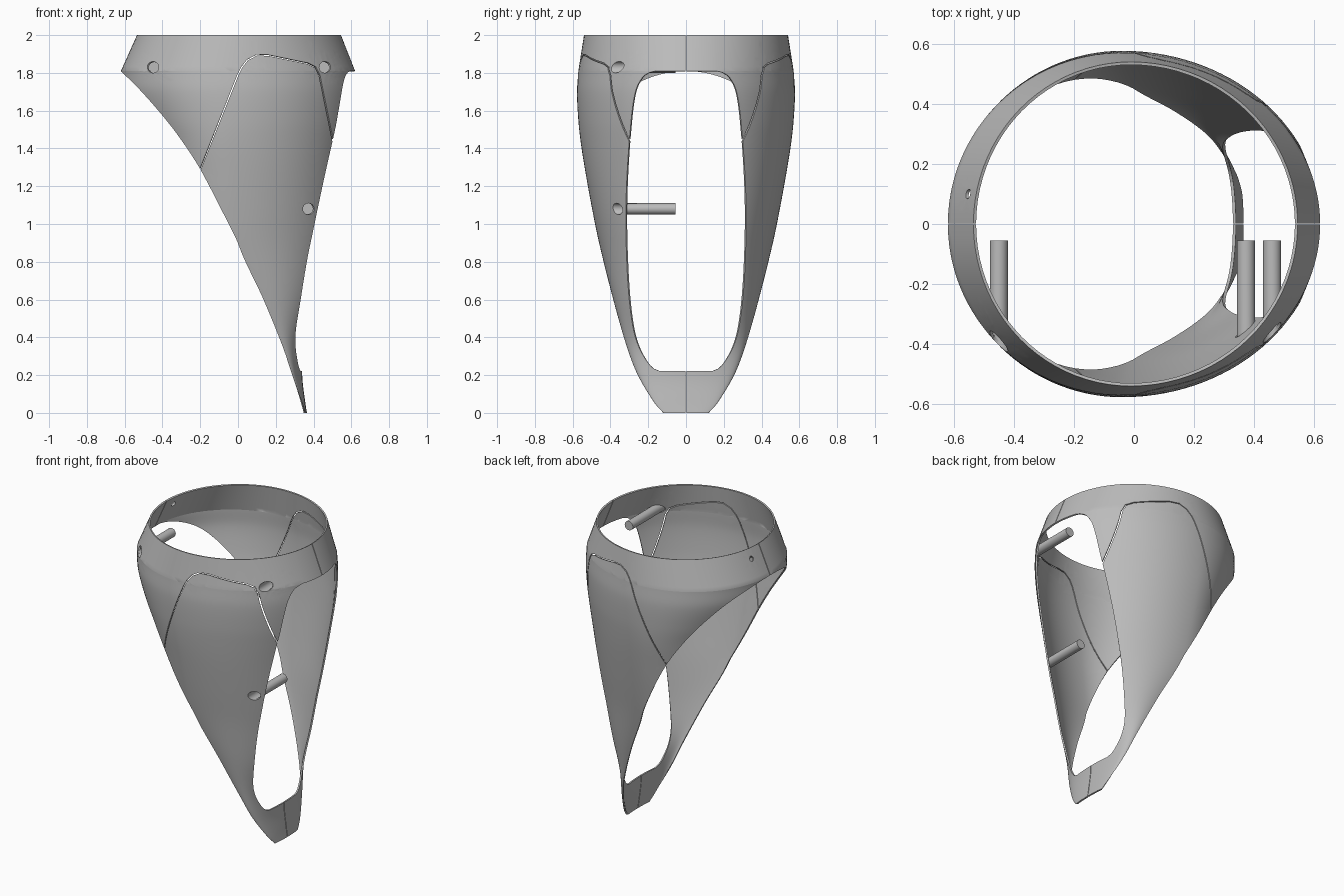
import bpy, bmesh, math
from mathutils import Vector

if "Cube" in bpy.data.objects:
    bpy.data.objects.remove(bpy.data.objects["Cube"])

grey = bpy.data.materials.new("plain grey")
grey.use_nodes = True
COLOUR = (0.5, 0.5, 0.5, 1)
grey.diffuse_color = COLOUR
grey.node_tree.nodes["Principled BSDF"].inputs["Base Color"].default_value = COLOUR

# Cross-sections: z, centre x, front x, half depth, back radius, cut edge x
SECTIONS = [
    (0, .355, .365, .12, .3, .355),
    (.05, .34, .357, .165, .3, .34),
    (.2, .287, .34, .255, .3, .287),
    (.35, .237, .35, .313, .3, .237),
    (.6, .135, .45, .385, .35, .135),
    (.9, 0, .53, .46, .38, 0),
    (1.08, -.02, .555, .497, .39, -.09),
    (1.29, -.03, .58, .535, .42, -.2),
    (1.43, -.04, .6, .557, .45, -.29),
    (1.55, -.04, .615, .57, .51, -.38),
    (1.7, -.04, .625, .577, .57, -.51),
    (1.81, -.04, .62, .57, .58, -.62),
    (2, -.01, .545, .54, .525, -.8),
]
# Window: z, half width
WINDOW = [(.222, .14), (.235, .172), (.27, .205), (.35, .25), (.45, .28), (.65, .305),
          (.95, .318), (1.2, .315), (1.5, .295), (1.7, .268), (1.78, .228), (1.803, .19), (1.81, .16)]
SILL, LIP = WINDOW[0][0], WINDOW[-1][0]


def interp(table, z):
    """Smooth interpolation of table rows keyed by height."""
    i = 0
    while i < len(table) - 2 and z > table[i + 1][0]:
        i += 1
    p, q = table[i], table[i + 1]
    before, after = table[max(i - 1, 0)], table[min(i + 2, len(table) - 1)]
    h = q[0] - p[0]
    t = (z - p[0]) / h
    out = []
    for k in range(1, len(p)):
        m0 = (q[k] - before[k]) / (q[0] - before[0]) * h
        m1 = (after[k] - p[k]) / (after[0] - p[0]) * h
        out.append((2*t**3 - 3*t*t + 1)*p[k] + (t**3 - 2*t*t + t)*m0
                   + (3*t*t - 2*t**3)*q[k] + (t**3 - t*t)*m1)
    return out


def section(z):
    return interp(SECTIONS[:-1] if z <= LIP else SECTIONS[-2:], z)


def finish(bm, name):
    mesh = bpy.data.meshes.new(name)
    bm.to_mesh(mesh)
    bm.free()
    mesh.materials.append(grey)
    obj = bpy.data.objects.new(name, mesh)
    bpy.context.scene.collection.objects.link(obj)
    return obj


def smooth(obj):
    bpy.ops.object.select_all(action='DESELECT')
    obj.select_set(True)
    bpy.context.view_layer.objects.active = obj
    bpy.ops.object.shade_smooth_by_angle(angle=math.radians(35))


def circle(a, b, r, n):
    return [(a + r*math.cos(k*math.tau/n), b + r*math.sin(k*math.tau/n)) for k in range(n)]


def cut(bm, outline, axis, side):
    """Cut a convex outline, seen along an axis (0 = x, 1 = y), out of a sheet."""
    other = 1 - axis
    pts = [Vector(p) for p in outline]
    mid = sum(pts, Vector((0, 0))) / len(pts)
    lo = [min(p[k] for p in pts) - .05 for k in (0, 1)]
    hi = [max(p[k] for p in pts) + .05 for k in (0, 1)]
    planes = []
    for p, q in zip(pts, pts[1:] + pts[:1]):
        n = Vector((q.y - p.y, p.x - q.x)).normalized()
        planes.append((p, n if (mid - p).dot(n) < 0 else -n))

    def near():
        for f in bm.faces:
            c = f.calc_center_median()
            if side(c) and lo[0] < c[other] < hi[0] and lo[1] < c.z < hi[1]:
                yield f, Vector((c[other], c.z))

    for p, n in planes:
        faces = [f for f, _ in near()]
        geom = faces + list({e for f in faces for e in f.edges}) + list({v for f in faces for v in f.verts})
        co, no = Vector((0, 0, p.y)), Vector((0, 0, n.y))
        co[other], no[other] = p.x, n.x
        bmesh.ops.bisect_plane(bm, geom=geom, dist=1e-6, plane_co=co, plane_no=no)
    inside = [f for f, c in near() if all((c - p).dot(n) < 0 for p, n in planes)]
    bmesh.ops.delete(bm, geom=inside, context='FACES')


# Shell: lofted sheet, open along the slanted back edge and at the window
SIDE, MID = 40, 20
heights = [SILL*k/10 for k in range(10)]
heights += [SILL + (LIP - SILL)*(1 - math.cos(math.pi*k/70))/2 for k in range(71)]
heights += [LIP + (2 - LIP)*k/8 for k in range(1, 9)]
bm = bmesh.new()
rows = []
for z in heights:
    cx, front, depth, back, edge = section(z)
    limit = math.pi - .004
    if z < LIP:
        limit = min(limit, math.acos(max(-1, min(0, (edge - cx) / back))))
    zw = max(SILL, min(LIP, z))
    w = math.asin(interp(WINDOW, zw)[0] / section(zw)[2])
    right = [w + (limit - w)*k/SIDE for k in range(SIDE + 1)]
    angles = [-a for a in right[::-1]] + [w*(2*k/MID - 1) for k in range(1, MID)] + right
    rows.append([bm.verts.new((cx + (front - cx if math.cos(a) > 0 else back)*math.cos(a),
                               depth*math.sin(a), z)) for a in angles])
for i, (lower, upper) in enumerate(zip(rows, rows[1:])):
    in_window = SILL < (heights[i] + heights[i + 1])/2 < LIP
    for k in range(len(lower) - 1):
        if not (in_window and SIDE <= k < SIDE + MID):
            bm.faces.new((lower[k], lower[k+1], upper[k+1], upper[k]))
bmesh.ops.delete(bm, geom=[v for v in bm.verts if not v.link_faces], context='VERTS')

# Arched panel seam on both sides
seam = [Vector(p) for p in ((-.215, 1.25), (-.2, 1.29), (0, 1.79), (.02, 1.83), (.05, 1.868),
                            (.1, 1.895), (.16, 1.893), (.37, 1.85), (.41, 1.83), (.432, 1.785),
                            (.5, 1.45), (.515, 1.38))]
for p, q in zip(seam, seam[1:]):
    d = (q - p).normalized() * .003
    off = Vector((-d.y, d.x))
    cut(bm, [p - d + off, q + d + off, q + d - off, p - d - off], 1, lambda c: True)

# Front centre seam, peg holes and a small back hole
cut(bm, [(-.002, -1), (.002, -1), (.002, 3), (-.002, 3)], 0, lambda c: c.x > .2)
PEGS = {"upper_right_peg": (-.45, 1.83), "upper_left_peg": (.46, 1.83), "lower_left_peg": (.373, 1.08)}
R = .03
for x, z in PEGS.values():
    cut(bm, circle(x, z, R, 24), 1, lambda c: c.y < 0)
cut(bm, circle(.1, 1.94, .016, 12), 0, lambda c: c.x < -.3)
sheet = finish(bm, "shell")

# Give the shell its thickness
solid = sheet.modifiers.new("thickness", 'SOLIDIFY')
solid.thickness = .01
solid.offset = -1
deps = bpy.context.evaluated_depsgraph_get()
thick = bpy.data.meshes.new_from_object(sheet.evaluated_get(deps))
sheet.modifiers.clear()
sheet.data = thick
smooth(sheet)

# Hollow pegs, closed inside and trimmed to the shell outside
for name, (x, z) in PEGS.items():
    bm = bmesh.new()
    inner, outer = [], []
    for a, b in circle(x, z, R, 24):
        cx, front, depth, back, _ = section(b)
        r = front - cx if a > cx else back
        y = -depth * math.sqrt(max(0, 1 - ((a - cx)/r)**2))
        inner.append(bm.verts.new((a, -.055, b)))
        outer.append(bm.verts.new((a, y, b)))
    bm.faces.new(inner)
    for i in range(len(inner)):
        j = (i + 1) % len(inner)
        bm.faces.new((inner[j], inner[i], outer[i], outer[j]))
    bmesh.ops.recalc_face_normals(bm, faces=bm.faces)
    smooth(finish(bm, name))
